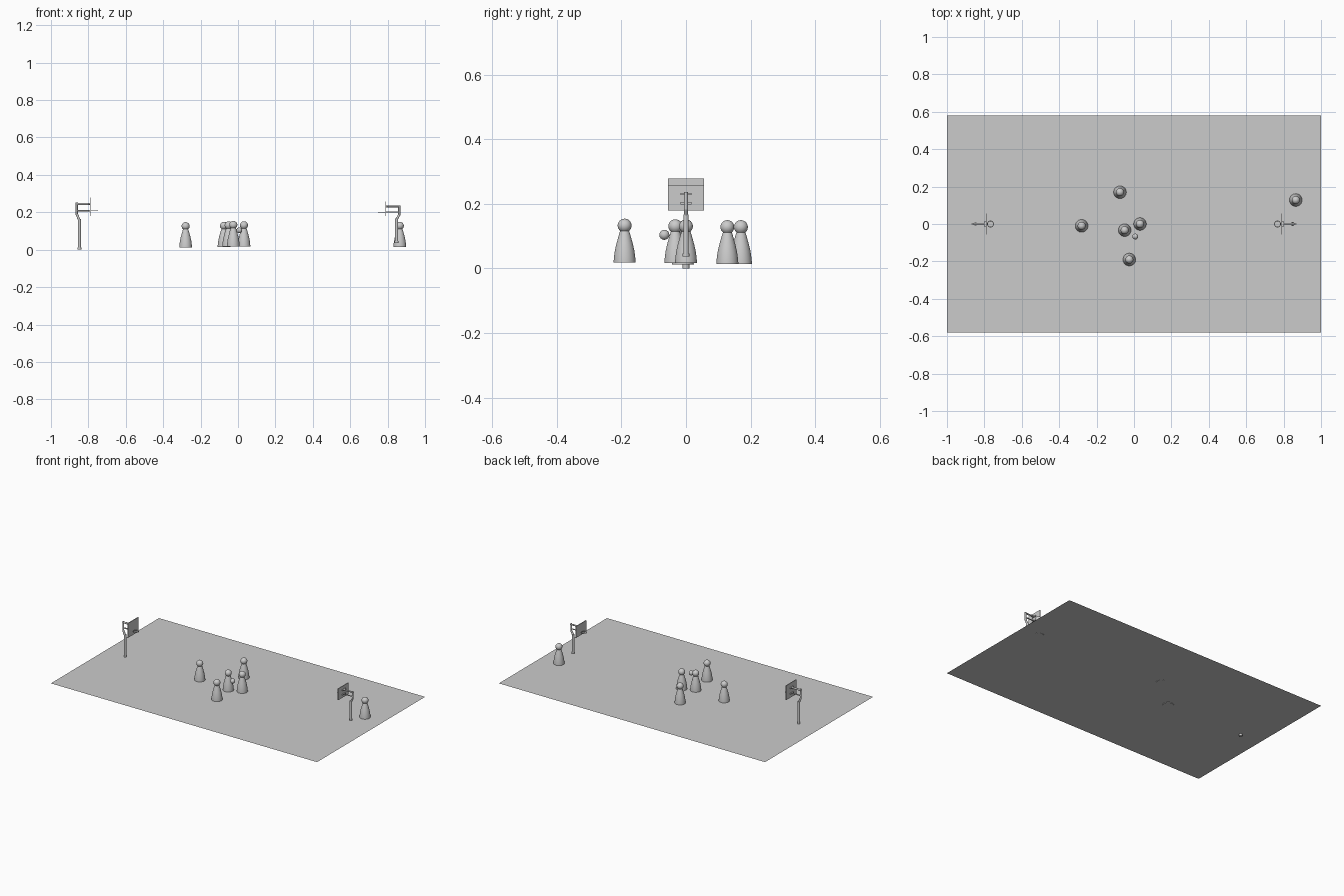
import bpy, bmesh, math
from mathutils import Vector, Matrix

if "Cube" in bpy.data.objects:
    bpy.data.objects.remove(bpy.data.objects["Cube"])


def finish(name, bm, smooth=False):
    bmesh.ops.recalc_face_normals(bm, faces=bm.faces)
    me = bpy.data.meshes.new(name)
    bm.to_mesh(me)
    bm.free()
    ob = bpy.data.objects.new(name, me)
    bpy.context.collection.objects.link(ob)
    if smooth:
        bpy.ops.object.select_all(action='DESELECT')
        ob.select_set(True)
        bpy.context.view_layer.objects.active = ob
        bpy.ops.object.shade_smooth_by_angle(angle=math.radians(40))
    return ob


def add_box(bm, center, size):
    m = Matrix.Translation(center) @ Matrix.Diagonal((*size, 1))
    bmesh.ops.create_cube(bm, size=1, matrix=m)


def add_rod(bm, a, b, r, sides=16):
    a, b = Vector(a), Vector(b)
    d = b - a
    m = Matrix.Translation((a + b) / 2) @ d.to_track_quat('Z', 'Y').to_matrix().to_4x4()
    bmesh.ops.create_cone(bm, cap_ends=True, segments=sides, radius1=r, radius2=r,
                          depth=d.length, matrix=m)


def place(ob, side, base, zscale):
    # side -1 keeps the hoop on the left, +1 mirrors it to the right
    ob.data.transform(Matrix.Translation((0, 0, base)) @ Matrix.Diagonal((-side, 1, zscale, 1)))
    if side > 0:
        ob.data.flip_normals()


# Court: a single flat sheet
bm = bmesh.new()
bmesh.ops.create_grid(bm, x_segments=1, y_segments=1, size=1,
                      matrix=Matrix.Translation((0, 0, 0.0145)) @ Matrix.Diagonal((1, 0.58, 1, 1)))
finish("court", bm)

# Player pawns: lathed body with a round head
BODY = [(0, 0), (0.034, 0), (0.034, 0.004), (0.0325, 0.02), (0.030, 0.038),
        (0.0255, 0.058), (0.0205, 0.076), (0.0165, 0.090), (0.0135, 0.099)]
HEAD = [(0.0215 * math.cos(a), 0.1145 + 0.0215 * math.sin(a))
        for a in [math.radians(-50 + 14 * i) for i in range(10)]] + [(0, 0.136)]


def pawn(name, x, y, z):
    bm = bmesh.new()
    vs = [bm.verts.new((r, 0, h)) for r, h in BODY + HEAD]
    es = [bm.edges.new(p) for p in zip(vs, vs[1:])]
    bmesh.ops.spin(bm, geom=vs + es, axis=(0, 0, 1), cent=(0, 0, 0),
                   angle=math.tau, steps=32, use_duplicate=False)
    bmesh.ops.remove_doubles(bm, verts=bm.verts, dist=1e-5)
    finish(name, bm, True).location = (x, y, z)


for i, p in enumerate([(-0.28, -0.01, 0.0115), (-0.075, 0.17, 0.0135), (-0.05, -0.033, 0.016),
                       (0.032, 0.0, 0.016), (-0.025, -0.19, 0.018), (0.865, 0.128, 0.0135)]):
    pawn(f"player_pawn_{i + 1}", *p)

# Ball
bm = bmesh.new()
bmesh.ops.create_uvsphere(bm, u_segments=24, v_segments=16, radius=0.0155,
                          matrix=Matrix.Translation((0.007, -0.067, 0.104)))
finish("ball", bm, True)


# Hoops: modelled on the left, the right one is mirrored and shorter
def hoop(label, side, base, zs):
    # Post with a kink
    bm = bmesh.new()
    add_rod(bm, (-0.848, 0, 0), (-0.848, 0, 0.165), 0.0085)
    add_rod(bm, (-0.848, 0, 0.158), (-0.862, 0, 0.19), 0.0065)
    add_rod(bm, (-0.862, 0, 0.185), (-0.862, 0, 0.252), 0.006)
    add_rod(bm, (-0.848, 0, 0), (-0.848, 0, 0.012), 0.0105)
    place(finish(label + "_post", bm, True), side, base, zs)

    # Arms and the cross bars that hold the board
    bm = bmesh.new()
    add_rod(bm, (-0.866, 0, 0.245), (-0.792, 0, 0.245), 0.006)
    add_rod(bm, (-0.862, 0, 0.208), (-0.792, 0, 0.208), 0.004)
    for z in (0.245, 0.208):
        add_box(bm, (-0.795, 0, z), (0.006, 0.034, 0.009))
    place(finish(label + "_arms", bm, True), side, base, zs)

    # Backboard
    bm = bmesh.new()
    add_box(bm, (-0.79, 0, 0.229), (0.005, 0.111, 0.098))
    place(finish(label + "_backboard", bm), side, base, zs)

    # Rim
    bm = bmesh.new()
    c, R, r = Vector((-0.767, 0, 0.208)), 0.0165, 0.0018
    ring = [bm.verts.new(c + Vector((R + r * math.cos(a), 0, r * math.sin(a))))
            for a in [math.tau * k / 8 for k in range(8)]]
    es = [bm.edges.new((ring[k], ring[(k + 1) % 8])) for k in range(8)]
    bmesh.ops.spin(bm, geom=ring + es, axis=(0, 0, 1), cent=c, angle=math.tau, steps=24)
    bmesh.ops.remove_doubles(bm, verts=bm.verts, dist=1e-5)
    place(finish(label + "_rim", bm, True), side, base, zs)


hoop("left_hoop", -1, 0.0, 1.0)
hoop("right_hoop", 1, 0.037, 0.79)
